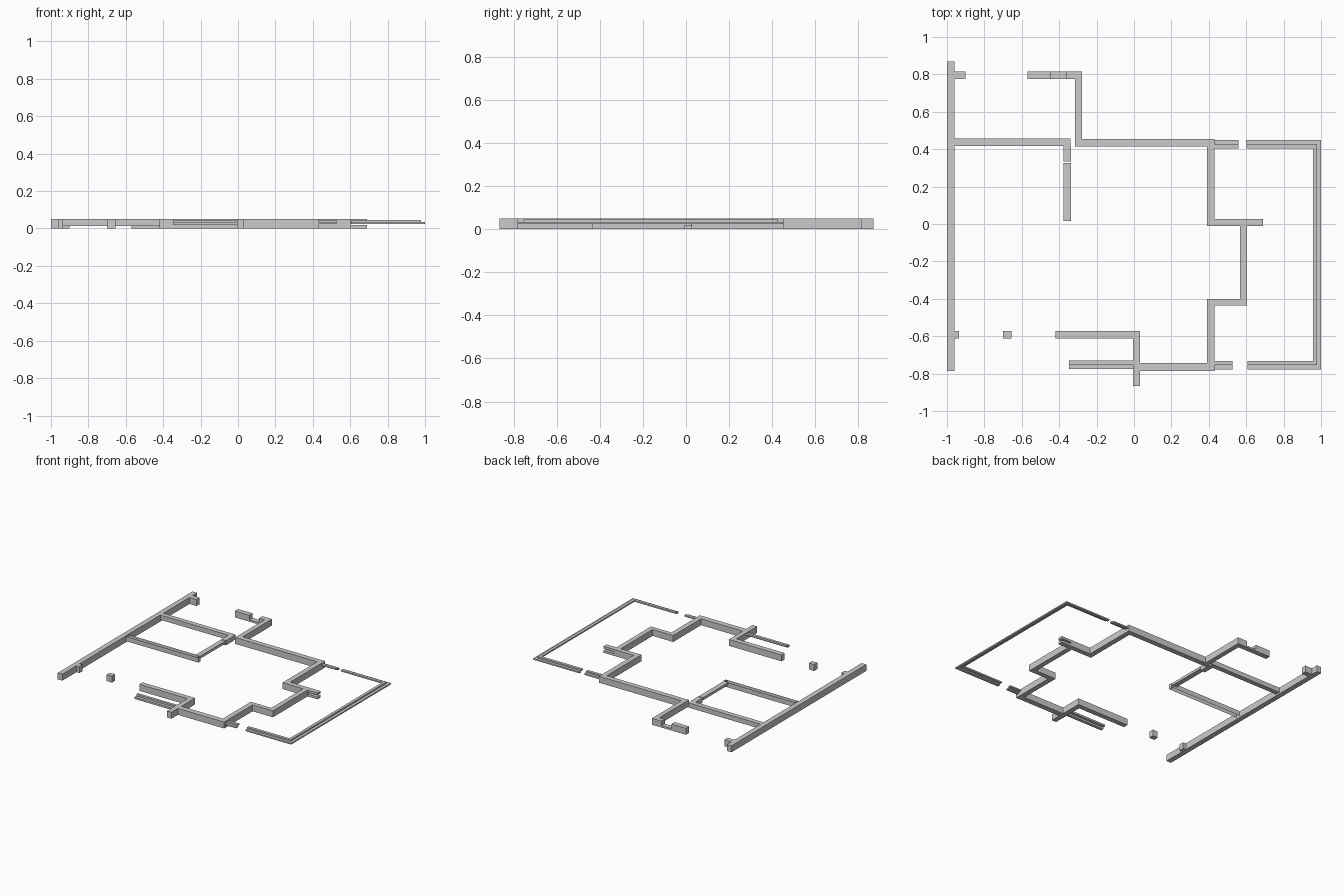
import bpy

H = 0.05      # wall height
RAISE = 0.013 # underside of the raised room walls


def box(name, x0, x1, y0, y1, z0=0.0, z1=H, open_ends=False):
    v = [(x, y, z) for z in (z0, z1) for x, y in ((x0, y0), (x1, y0), (x1, y1), (x0, y1))]
    f = [(i, (i + 1) % 4, 4 + (i + 1) % 4, 4 + i) for i in range(4)]
    if not open_ends:
        f += [(3, 2, 1, 0), (4, 5, 6, 7)]
    me = bpy.data.meshes.new(name)
    me.from_pydata(v, [], f)
    ob = bpy.data.objects.new(name, me)
    bpy.context.collection.objects.link(ob)
    return ob


# Full height walls
walls = {
    "left_wall": (-1, -0.96, -0.785, 0.87),
    "back_left_stub": (-0.96, -0.90, 0.775, 0.815),
    "back_porch_pier": (-0.57, -0.445, 0.775, 0.815),
    "back_porch_corner": (-0.36, -0.315, 0.775, 0.815),
    "back_porch_side": (-0.315, -0.278, 0.455, 0.815),
    "back_wall": (-0.315, 0.39, 0.415, 0.455),
    "right_wall_back": (0.39, 0.43, -0.01, 0.455),
    "right_step_back": (0.43, 0.605, -0.01, 0.028),
    "right_bay_wall": (0.567, 0.605, -0.40, -0.01),
    "right_step_front": (0.39, 0.605, -0.435, -0.40),
    "right_wall_front": (0.39, 0.43, -0.785, -0.435),
    "front_wall": (0.033, 0.39, -0.785, -0.742),
    "entry_side_wall": (-0.006, 0.033, -0.865, -0.573),
    "entry_back_wall": (-0.42, -0.006, -0.612, -0.573),
    "entry_pier": (-0.70, -0.655, -0.612, -0.573),
    "front_left_stub": (-0.96, -0.935, -0.612, -0.573),
}
for name, dims in walls.items():
    box(name, *dims)

# Window sill in the back porch wall
box("porch_window_sill", -0.445, -0.36, 0.775, 0.815, 0, 0.014)

# Sill and lintel beyond the bay
box("bay_sill", 0.605, 0.69, -0.01, 0.028, 0, 0.018)
box("bay_lintel", 0.605, 0.69, -0.01, 0.028, 0.032, H)

# Raised inner room walls
box("room_back_wall", -0.96, -0.34, 0.418, 0.456, RAISE, H)
box("room_side_pier", -0.376, -0.337, 0.333, 0.418, RAISE, H)
box("room_side_wall", -0.376, -0.337, 0.015, 0.325, 0.03, H)
box("room_front_wall", -0.956, -0.345, -0.012, 0.022, RAISE, H, True)
box("room_front_end", -0.345, -0.333, -0.012, 0.015, RAISE, H, True)

# Stepped railings: low outer strip, high inner strip
LOW, HIGH = (0.024, 0.034), (0.034, 0.045)
for tag, s, out, mid, inn, x_stub, x_rail in (
        ("back", 1, 0.449, 0.427, 0.405, 0.56, 0.602),
        ("front", -1, -0.777, -0.755, -0.733, 0.527, 0.607)):
    lo, hi = sorted((out, mid)), sorted((mid, inn))
    box(tag + "_rail_outer", x_rail, 1.0, *lo, *LOW)
    box(tag + "_rail_inner", x_rail, 0.978, *hi, *HIGH)
    box(tag + "_stub_outer", 0.43, x_stub, *lo, *LOW)
    box(tag + "_stub_inner", 0.43, x_stub, *hi, *HIGH)
box("side_rail_outer", 0.978, 1.0, -0.755, 0.427, *LOW)
box("side_rail_inner", 0.956, 0.978, -0.733, 0.405, *HIGH)

# Entry railing
box("entry_rail_outer", -0.347, -0.006, -0.775, -0.752, 0.018, 0.032)
box("entry_rail_inner", -0.347, -0.006, -0.752, -0.731, 0.032, 0.046)
